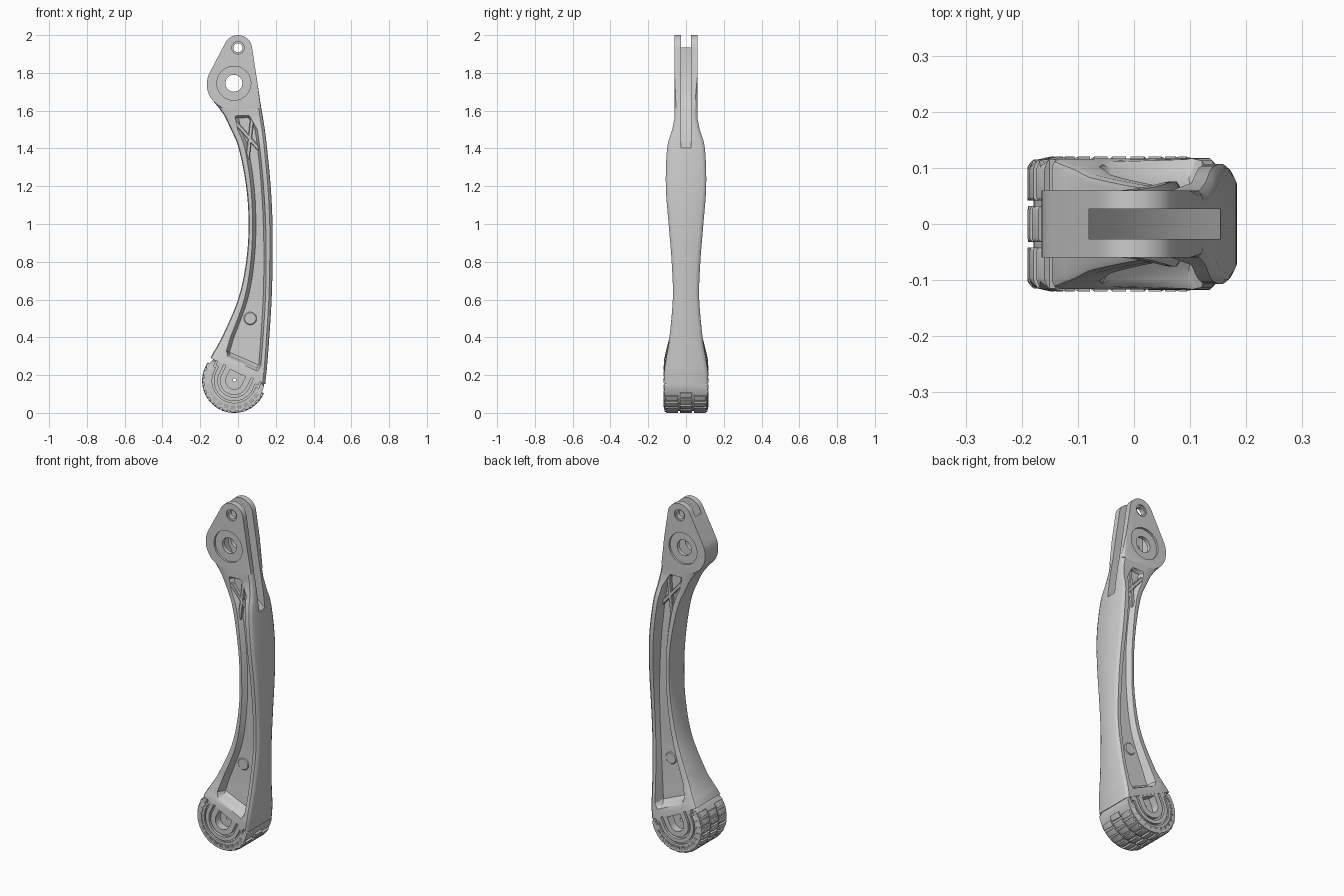
import bpy, bmesh, math
from mathutils import Vector

if "Cube" in bpy.data.objects:
    bpy.data.objects.remove(bpy.data.objects["Cube"])


def finish(name, bm):
    bmesh.ops.recalc_face_normals(bm, faces=bm.faces)
    me = bpy.data.meshes.new(name)
    bm.to_mesh(me)
    bm.free()
    ob = bpy.data.objects.new(name, me)
    bpy.context.collection.objects.link(ob)
    return ob


def prism(name, pts, y0, y1, bevel=0, segs=2, keep=None):
    """Extrude an (x, z) outline from y0 to y1, rounding the rim edges."""
    bm = bmesh.new()
    a = [bm.verts.new((x, y0, z)) for x, z in pts]
    b = [bm.verts.new((x, y1, z)) for x, z in pts]
    bm.faces.new(a)
    bm.faces.new(b[::-1])
    n = len(pts)
    for i in range(n):
        bm.faces.new((a[i], b[i], b[(i + 1) % n], a[(i + 1) % n]))
    if bevel:
        rim = [e for e in bm.edges if abs(e.verts[0].co.y - e.verts[1].co.y) < 1e-6
               and (keep is None or keep(e))]
        bmesh.ops.bevel(bm, geom=rim, offset=bevel, segments=segs, profile=0.5,
                        affect='EDGES')
    return finish(name, bm)


def arc(cx, cz, r, a0, a1, n=24):
    return [(cx + r * math.cos(math.radians(a0 + (a1 - a0) * i / n)),
             cz + r * math.sin(math.radians(a0 + (a1 - a0) * i / n))) for i in range(n + 1)]


def circle(cx, cz, r, n=32):
    return arc(cx, cz, r, 0, 360, n)[:-1]


def cut(ob, pts, y0, y1):
    """Boolean an extruded outline out of an object."""
    c = prism("cutter", pts, y0, y1)
    c.hide_render = True
    m = ob.modifiers.new("cut", 'BOOLEAN')
    m.operation, m.solver, m.object = 'DIFFERENCE', 'EXACT', c
    bpy.context.view_layer.objects.active = ob
    bpy.ops.object.modifier_apply(modifier=m.name)
    bpy.data.objects.remove(c)


def cut_sides(ob, pts, y_in):
    cut(ob, pts, -0.3, -y_in)
    cut(ob, pts, y_in, 0.3)


# Leg shaft: slanted sections from ankle to head
# left x, left z, right x, right z, left half width, right half width, floor, left rib, right rib
S = [(-.146, .291, .144, .151, .116, .118, .13, .075, .05),
     (-.128, .325, .149, .20, .108, .117, .13, .075, .05),
     (-.119, .338, .151, .214, .105, .115, .07, .07, .045),
     (-.112, .350, .153, .235, .102, .113, .05, .055, .035),
     (-.085, .40, .163, .36, .088, .092, .045, .043, .033),
     (.0, .60, .178, .60, .07, .07, .040, .033, .033),
     (.043, .80, .183, .80, .07, .076, .045, .024, .034),
     (.056, 1.0, .183, 1.0, .075, .092, .048, .02, .037),
     (.043, 1.2, .173, 1.2, .075, .107, .048, .024, .038),
     (.004, 1.4, .154, 1.4, .066, .10, .043, .032, .038),
     (-.037, 1.5, .142, 1.5, .06, .073, .040, .035, .04),
     (-.065, 1.56, .132, 1.565, .06, .06, .040, .05, .065),
     (-.078, 1.583, .128, 1.588, .06, .06, .13, .065, .08),
     (-.102, 1.615, .123, 1.615, .06, .06, .13, .065, .08)]


def interp(i, t):
    p = [S[max(0, min(len(S) - 1, i + k))] for k in (-1, 0, 1, 2)]
    out = []
    for k in range(9):
        a, b, c, d = (q[k] for q in p)
        cat = .5 * (2 * b + (c - a) * t + (2 * a - 5 * b + 4 * c - d) * t * t
                    + (3 * b - a - 3 * c + d) * t ** 3)
        smooth = 4 <= i <= 9 and k < 6
        out.append(cat if smooth else b + (c - b) * t)
    return out


def section(s):
    xl, zl, xr, zr, yl, yr, fl, rl, rr = s
    W = math.hypot(xr - xl, zr - zl)
    c, sl = .015, .012
    mid = lambda u: min(yl + (yr - yl) * u / W, fl)
    uv = [(0, yl - c), (c * .3, yl - c * .3), (c, yl), (rl, yl), (rl + sl * 1.5, mid(rl + sl * 1.5)),
          (W - rr - sl, mid(W - rr - sl)), (W - rr, yr), (W - c, yr),
          (W - c * .4, yr - c * .5), (W, yr - c * 1.3)]
    P = lambda u, y: (xl + (xr - xl) * u / W, y, zl + (zr - zl) * u / W)
    return [P(u, -y) for u, y in uv] + [P(u, y) for u, y in uv[::-1]]


bm = bmesh.new()
rings = []
for i in range(len(S) - 1):
    n = 5 if 4 <= i <= 9 else 2
    rings += [[bm.verts.new(p) for p in section(interp(i, k / n))] for k in range(n)]
rings.append([bm.verts.new(p) for p in section(S[-1])])
for a, b in zip(rings, rings[1:]):
    for j in range(len(a)):
        k = (j + 1) % len(a)
        bm.faces.new((a[j], a[k], b[k], b[j]))
bm.faces.new(rings[0])
bm.faces.new(rings[-1])
shaft = finish("leg_shaft", bm)

# Fork head
outline = (arc(0, 1.925, .075, 5, 152, 20) + arc(-.03, 1.74, .135, 152, 224, 14)
           + [(-.102, 1.615), (.123, 1.615), (.098, 1.78)])
head = prism("fork_head", outline, -.06, .06, .015, 3,
             lambda e: max(v.co.z for v in e.verts) > 1.62)
slot = [(-.08, 2.1), (-.08, 1.72), (-.03, 1.62), (.03, 1.52), (.10, 1.45), (.15, 1.405),
        (.3, 1.28), (.3, 2.1)]
cut(shaft, slot, -.027, .027)
cut(head, slot, -.027, .027)
cut(head, circle(-.022, 1.745, .045), -.2, .2)
cut_sides(head, circle(-.022, 1.745, .09, 40), .048)
cut(head, circle(0, 1.933, .024, 24), -.2, .2)
cut_sides(head, circle(0, 1.933, .033, 24), .052)

parts = [shaft, head]


# Crossed braces and round plug in each side pocket
def bar(p, q, w):
    p, q = Vector(p), Vector(q)
    d = (q - p).normalized()
    s = Vector((-d.y, d.x)) * w / 2
    return [tuple(v) for v in (p + s, q + s, q - s, p - s)]


for side in (-1, 1):
    lo, hi = sorted((side * .035, side * .059))
    parts += [prism("brace_long", bar((-.01, 1.535), (.125, 1.38), .02), lo, hi, .003, 1),
              prism("brace_short", bar((.075, 1.56), (.05, 1.34), .02), lo, hi, .003, 1)]
    lo, hi = sorted((side * .03, side * .047))
    parts.append(prism("plug", circle(.065, .5, .034), lo, hi, .004, 1))

# Foot: half-round core in a frame tilted along the ankle line
C, tilt = Vector((-.02, .17)), math.radians(-25.8)
ex = Vector((math.cos(tilt), math.sin(tilt)))
ez = Vector((-ex.y, ex.x))
loc = lambda pts: [tuple(C + ex * u + ez * v) for u, v in pts]
radius = lambda co: (Vector((co.x, co.z)) - C).length
below = lambda e: min((Vector((v.co.x, v.co.z)) - C).dot(ez) for v in e.verts) < .05
foot = prism("foot_core", loc(arc(0, 0, .159, 160, 380, 48)), -.115, .115, .024, 3, below)


def u_band(r, w, kick=0):
    o, i = r + w, r
    end_r = [(o, .02), (o + kick, .02), (o + kick, .09), (i + kick, .09), (i + kick, .032), (i, .032)]
    return (arc(0, 0, o, 180, 360, 24) + end_r + arc(0, 0, i, 360, 180, 24)
            + [(-u, v) for u, v in end_r[::-1]])


cut_sides(foot, loc(u_band(.108, .009, .016)), .104)
cut_sides(foot, loc(u_band(.075, .012)), .098)
cut_sides(foot, loc(arc(0, 0, .045, 180, 360, 20) + [(.045, .045), (-.045, .045)]), .07)
cut(foot, loc(circle(0, .005, .009, 12)), -.2, .2)
parts.append(foot)

# Tread lugs: two outer rows with rounded shoulders and a staggered centre row
for k in range(13):
    for y0, y1, off in ((-.120, -.042, 0), (-.032, .032, 7), (.042, .120, 0)):
        a = 176 + 14.6 * k + off
        if a > 364:
            continue
        pts = arc(0, 0, .130, a - 5.5, a + 5.5, 2) + arc(0, 0, .170, a + 5, a - 5, 2)
        lug = prism("tread_lug", loc(pts), y0, y1, .007, 2,
                    lambda e: min(radius(v.co) for v in e.verts) > .16)
        for v in lug.data.vertices:
            if abs(v.co.y) > .09 and radius(v.co) > .16:
                v.co.y -= math.copysign((radius(v.co) - .158) * 1.5, v.co.y)
        parts.append(lug)

# Smooth shading with crisp edges
for ob in parts:
    bpy.ops.object.select_all(action='DESELECT')
    ob.select_set(True)
    bpy.context.view_layer.objects.active = ob
    bpy.ops.object.shade_smooth_by_angle(angle=math.radians(32))
